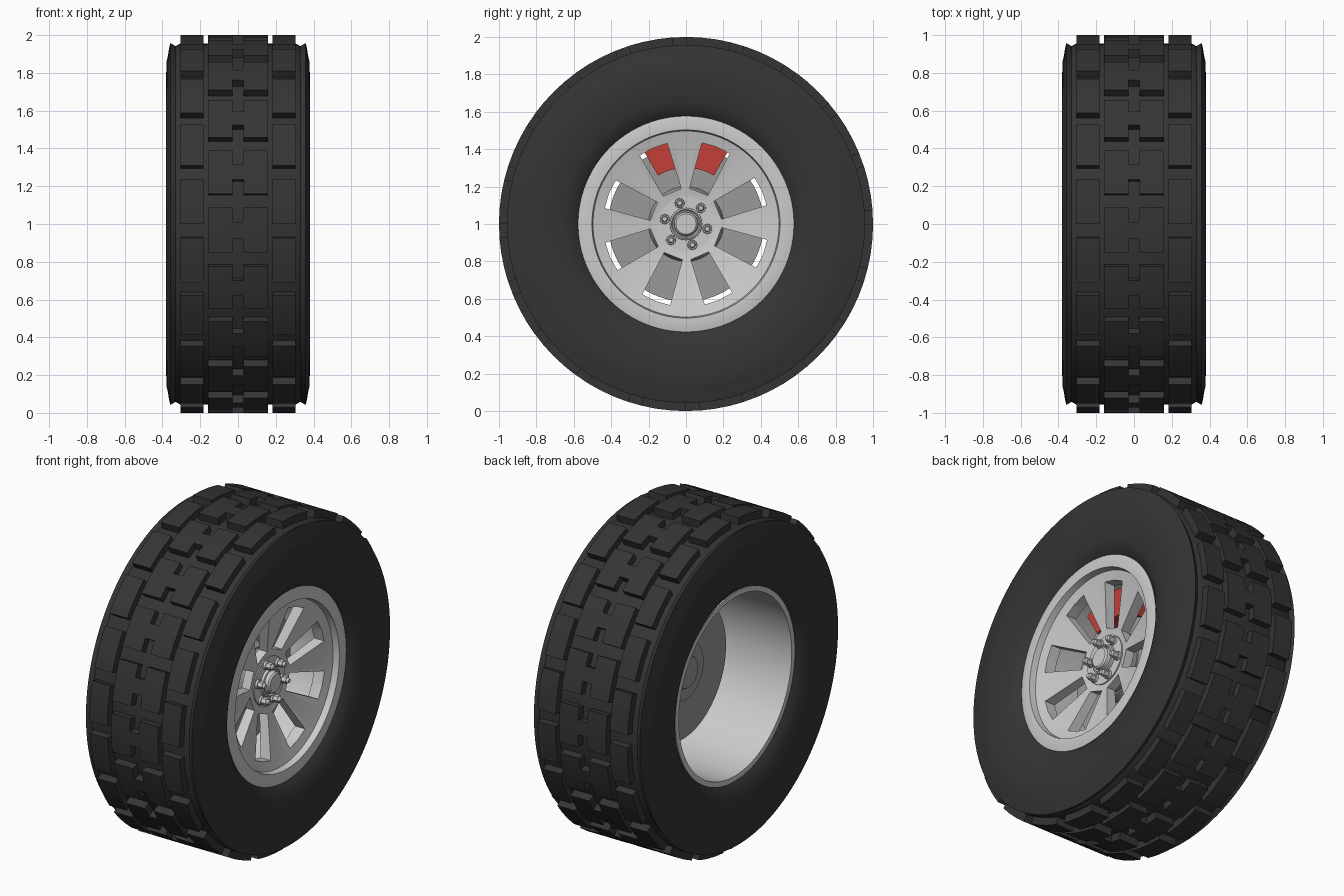
import bpy, bmesh
from math import sin, cos, radians, pi
from mathutils import Matrix, Vector

if "Cube" in bpy.data.objects:
    bpy.data.objects.remove(bpy.data.objects["Cube"])


def material(name, rgb):
    m = bpy.data.materials.new(name)
    m.diffuse_color = (*rgb, 1)
    m.use_nodes = True
    m.node_tree.nodes["Principled BSDF"].inputs["Base Color"].default_value = m.diffuse_color
    return m


RUBBER = material("rubber", (0.035, 0.035, 0.035))
RED = material("red_paint", (0.55, 0.05, 0.04))
DARK_METAL = material("dark_metal", (0.33, 0.32, 0.31))


def polar(x, r, a):
    """Point around the axle; angle runs from the front (-y) over the top."""
    return Vector((x, -r * cos(a), 1 + r * sin(a)))


def finish(name, bm, mat=None, smooth=30):
    bmesh.ops.remove_doubles(bm, verts=bm.verts, dist=1e-5)
    bmesh.ops.recalc_face_normals(bm, faces=bm.faces)
    me = bpy.data.meshes.new(name)
    bm.to_mesh(me)
    bm.free()
    ob = bpy.data.objects.new(name, me)
    bpy.context.collection.objects.link(ob)
    if mat:
        me.materials.append(mat)
    if smooth:
        shade(ob, smooth)
    return ob


def shade(ob, angle):
    bpy.ops.object.select_all(action='DESELECT')
    ob.select_set(True)
    bpy.context.view_layer.objects.active = ob
    bpy.ops.object.shade_smooth_by_angle(angle=radians(angle))


def lathe(name, profile, mat=None, n=96, closed=True, smooth=30):
    """Spin (x, radius) points around the axle."""
    bm = bmesh.new()
    rings = [[bm.verts.new(polar(x, r, 2 * pi * i / n)) for x, r in profile] for i in range(n)]
    m = len(profile)
    for i in range(n):
        a, b = rings[i], rings[(i + 1) % n]
        for j in range(m if closed else m - 1):
            k = (j + 1) % m
            if profile[j][1] == 0 and profile[k][1] == 0:
                continue
            bm.faces.new((a[j], a[k], b[k], b[j]))
    bmesh.ops.remove_doubles(bm, verts=bm.verts, dist=1e-5)
    return finish(name, bm, mat, smooth)


def curved_block(bm, xs, degs, r0, r1, skip=()):
    """Grid patch wrapped on radius r0 and raised to r1; skipped cells become notches."""
    v = [[bm.verts.new(polar(x, r0, radians(d))) for d in degs] for x in xs]
    faces = [bm.faces.new((v[i][j], v[i + 1][j], v[i + 1][j + 1], v[i][j + 1]))
             for i in range(len(xs) - 1) for j in range(len(degs) - 1) if (i, j) not in skip]
    new = bmesh.ops.extrude_face_region(bm, geom=faces, use_keep_orig=True)["geom"]
    for p in new:
        if isinstance(p, bmesh.types.BMVert):
            d = Vector((0, p.co.y, p.co.z - 1)).normalized()
            p.co = Vector((p.co.x, d.y * r1, 1 + d.z * r1))


# Tyre carcass: half profile mirrored across the centre
half = [(.305, .955), (.33, .942), (.358, .957), (.366, .925), (.372, .885), (.377, .87),
        (.38, .80), (.377, .72), (.366, .65), (.350, .605), (.325, .575), (.28, .562)]
lathe("tyre", [(-x, r) for x, r in reversed(half)] + half, RUBBER, n=120)

# Tread: notched centre blocks with staggered shoulder blocks
bm = bmesh.new()
for i in range(20):
    a = 18 * i
    c = a + 9.2
    curved_block(bm, (-.159, -.03, .03, .159), (c, c + 4.4, c + 9.4, c + 13.8), .94, 1.0,
                 skip=((1, 0), (1, 2)))
    for s in (-1, 1):
        curved_block(bm, (s * .183, s * .304), (a, a + 4.6, a + 9.2, a + 13.8), .94, 1.0)
finish("tread_blocks", bm, RUBBER, 20)

# Rim: barrel, lip and dished face in one profile
rim = lathe("rim", [(-.333, .577), (-.333, .545), (.24, .545), (.225, .50), (.15, .15), (.15, 0),
                    (.205, 0), (.205, .15), (.295, .497), (.333, .503), (.335, .54), (.328, .577)],
            smooth=0)

# Eight tapered windows cut through the rim face
bm = bmesh.new()
for i in range(8):
    t = radians(23.5 + 45 * i)
    u, w = Vector((0, cos(t), sin(t))), Vector((0, -sin(t), cos(t)))
    base = [Vector((.05, 0, 1)) + u * r + w * h
            for r, h in ((.185, -.052), (.435, -.08), (.443, 0), (.435, .08), (.185, .052))]
    f = bm.faces.new([bm.verts.new(p) for p in base])
    g = bmesh.ops.extrude_face_region(bm, geom=[f], use_keep_orig=True)["geom"]
    bmesh.ops.translate(bm, vec=(.4, 0, 0), verts=[e for e in g if isinstance(e, bmesh.types.BMVert)])
cutter = finish("window_cutter", bm, smooth=0)
cutter.hide_render = True
mod = rim.modifiers.new("windows", 'BOOLEAN')
mod.operation, mod.solver, mod.object = 'DIFFERENCE', 'EXACT', cutter
bpy.ops.object.select_all(action='DESELECT')
bpy.context.view_layer.objects.active = rim
rim.select_set(True)
bpy.ops.object.modifier_apply(modifier=mod.name)
bpy.data.objects.remove(cutter)
shade(rim, 30)

# Hub flange and stepped centre cap
lathe("hub_flange", [(.17, 0), (.17, .147), (.212, .147), (.212, 0)], n=48)
lathe("centre_cap", [(.20, 0), (.20, .088), (.228, .086), (.232, .078), (.222, .072), (.222, .066),
                     (.246, .063), (.255, .054), (.255, 0)], n=48)

# Six lug nuts with washers
bm = bmesh.new()
for i in range(6):
    p = polar(0, .117, radians(13 + 60 * i))
    for n, r, r2, x0, x1 in ((16, .027, .025, .205, .225), (6, .022, .022, .22, .255), (12, .018, .012, .25, .268)):
        m = Matrix.Translation((((x0 + x1) / 2), p.y, p.z)) @ Matrix.Rotation(pi / 2, 4, 'Y')
        bmesh.ops.create_cone(bm, cap_ends=True, segments=n, radius1=r, radius2=r2,
                              depth=x1 - x0, matrix=m)
finish("lug_nuts", bm)

# Brake disc with hat, and axle hub behind it
lathe("brake_disc", [(.02, 0), (.02, .415), (.065, .415), (.065, .20), (.12, .18), (.12, 0)], DARK_METAL)
lathe("axle_hub", [(-.02, 0), (-.02, .09), (.0, .10), (.0, .17), (.17, .17), (.17, 0)], DARK_METAL, n=48)

# Brake caliper over the top of the disc
bm = bmesh.new()
curved_block(bm, (.0, .14), [60 + 7.5 * k for k in range(9)], .30, .47)
finish("brake_caliper", bm, RED)
